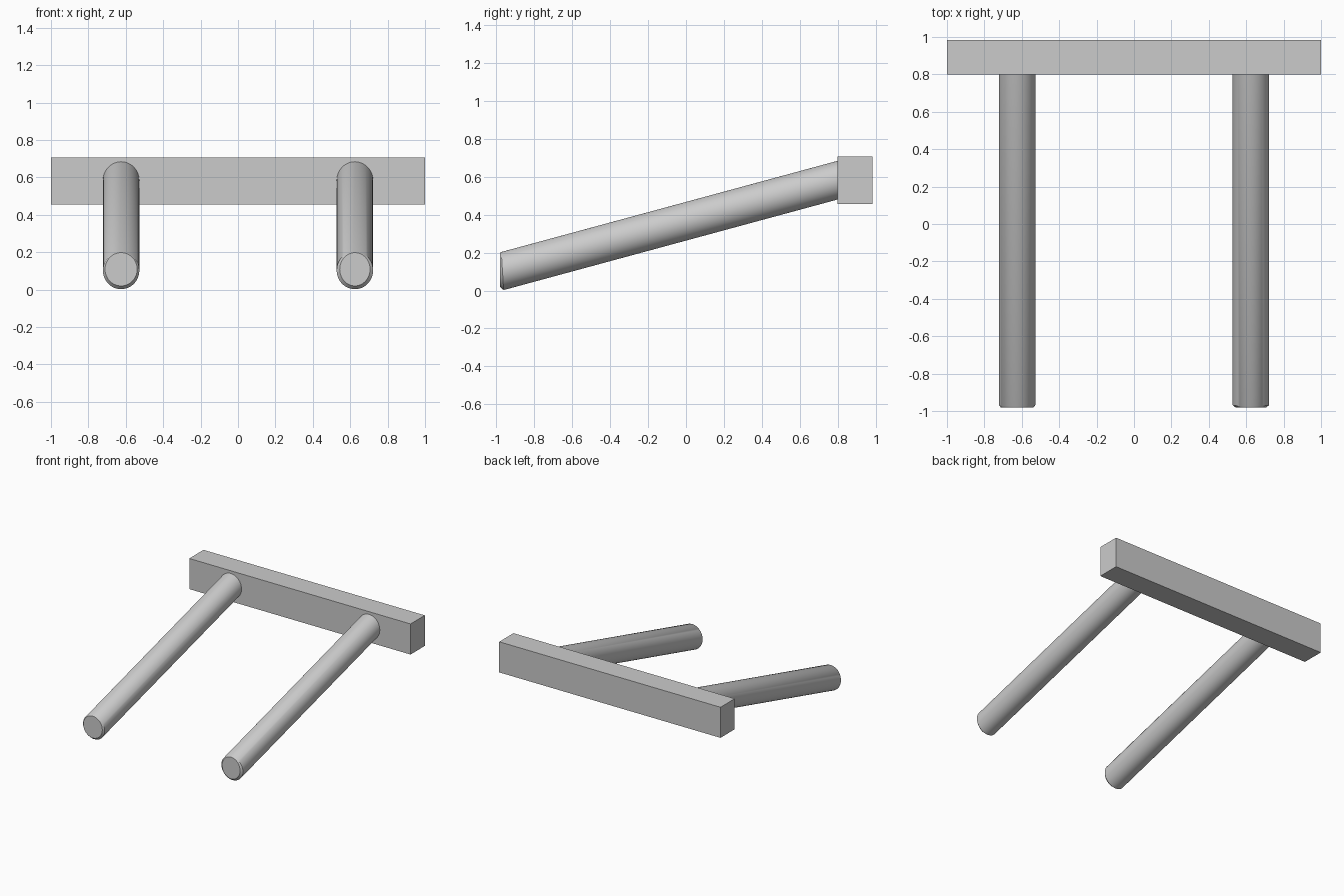
import bpy
import bmesh
from math import cos, sin, tau, radians

cube = bpy.data.objects.get("Cube")
if cube:
    bpy.data.objects.remove(cube, do_unlink=True)

grey = bpy.data.materials.new("plain_grey")
grey.use_nodes = True
colour = (0.6, 0.6, 0.6, 1)
grey.diffuse_color = colour
grey.node_tree.nodes["Principled BSDF"].inputs["Base Color"].default_value = colour

SEGMENTS = 48


def add_object(name, bm):
    bmesh.ops.recalc_face_normals(bm, faces=bm.faces)
    mesh = bpy.data.meshes.new(name)
    bm.to_mesh(mesh)
    bm.free()
    mesh.materials.append(grey)
    obj = bpy.data.objects.new(name, mesh)
    bpy.context.collection.objects.link(obj)
    return obj


def ring(bm, x, y, z, rx, rz, lean=0):
    """Ellipse across the rod; lean pushes its top forward."""
    angles = [tau * i / SEGMENTS for i in range(SEGMENTS)]
    return [bm.verts.new((x + rx * cos(a), y - lean * sin(a), z + rz * sin(a) + 0.27 * -lean * sin(a)))
            for a in angles]


def make_rod(name, x, cap_radius):
    bm = bmesh.new()
    rings = [
        ring(bm, x, -0.982, 0.109, cap_radius, 0.089),
        ring(bm, x, -0.968, 0.103, 0.0975, 0.102, 0.006),
        ring(bm, x, 0.81, 0.585, 0.0975, 0.102),
    ]
    for a, b in zip(rings, rings[1:]):
        for i in range(SEGMENTS):
            j = (i + 1) % SEGMENTS
            bm.faces.new((a[i], a[j], b[j], b[i]))
    bm.faces.new(rings[0])
    bm.faces.new(rings[-1])
    rod = add_object(name, bm)
    bpy.ops.object.select_all(action='DESELECT')
    rod.select_set(True)
    bpy.context.view_layer.objects.active = rod
    bpy.ops.object.shade_smooth_by_angle(angle=radians(30))


# Rear crossbar
bm = bmesh.new()
bmesh.ops.create_cube(bm, size=1)
bmesh.ops.scale(bm, vec=(2, 0.184, 0.25), verts=bm.verts)
bmesh.ops.translate(bm, vec=(0, 0.891, 0.581), verts=bm.verts)
add_object("crossbar", bm)

# Two sloping rods with chamfered front ends
make_rod("right_rod", -0.625, 0.086)
make_rod("left_rod", 0.625, 0.081)
